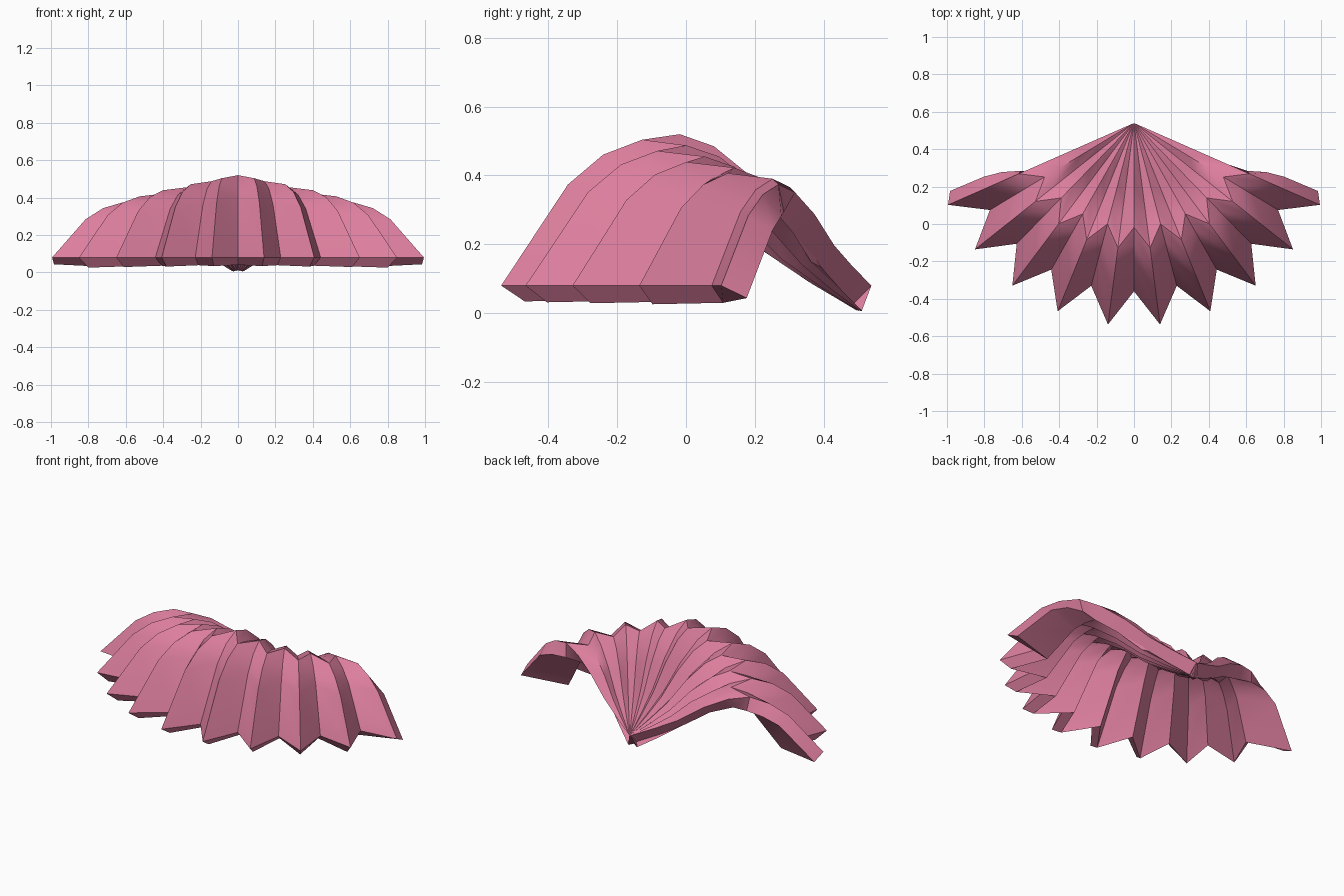
import bpy, bmesh, math
from math import sin, cos, radians

if "Cube" in bpy.data.objects:
    bpy.data.objects.remove(bpy.data.objects["Cube"])

pink = bpy.data.materials.new("shell pink")
pink.diffuse_color = (0.72, 0.21, 0.34, 1)
pink.use_nodes = True
pink.node_tree.nodes["Principled BSDF"].inputs["Base Color"].default_value = pink.diffuse_color

# rib profile: fraction of the way from hinge to rim, height above the rim
PROFILE = [(0.003, 0.0), (0.13, 0.085), (0.25, 0.175), (0.38, 0.31), (0.51, 0.405),
           (0.62, 0.44), (0.725, 0.395), (0.82, 0.305), (1.0, 0.0)]
HINGE_Y, BASE_Z = 0.54, 0.08
RIDGE_R, VALLEY_R = 1.086, 0.90
STEP = 7.36            # degrees between a ridge and the next valley

# pleated fan: ten long ridges with nine short valleys between them
bm = bmesh.new()
columns = []
for i in range(-9, 10):
    deg = i * STEP
    a = radians(deg)
    reach = RIDGE_R if i % 2 else VALLEY_R
    rise = 1 - 0.005 * abs(deg)      # the fan gets lower toward its sides
    columns.append([bm.verts.new((reach * t * sin(a), HINGE_Y - reach * t * cos(a),
                                  BASE_Z + h * rise)) for t, h in PROFILE])
for c, d in zip(columns, columns[1:]):
    for k in range(len(PROFILE) - 1):
        bm.faces.new((c[k], c[k + 1], d[k + 1], d[k]))
bmesh.ops.recalc_face_normals(bm, faces=bm.faces)
if sum(f.normal.z for f in bm.faces) < 0:
    bmesh.ops.reverse_faces(bm, faces=bm.faces)

mesh = bpy.data.meshes.new("scallop_shell")
bm.to_mesh(mesh)
bm.free()
shell = bpy.data.objects.new("scallop_shell", mesh)
bpy.context.collection.objects.link(shell)
mesh.materials.append(pink)

# shell thickness, grown inward
solid = shell.modifiers.new("thickness", 'SOLIDIFY')
solid.thickness = 0.083
solid.offset = -1

bpy.context.view_layer.objects.active = shell
shell.select_set(True)
bpy.ops.object.modifier_apply(modifier="thickness")
bpy.ops.object.shade_smooth_by_angle(angle=radians(35))
